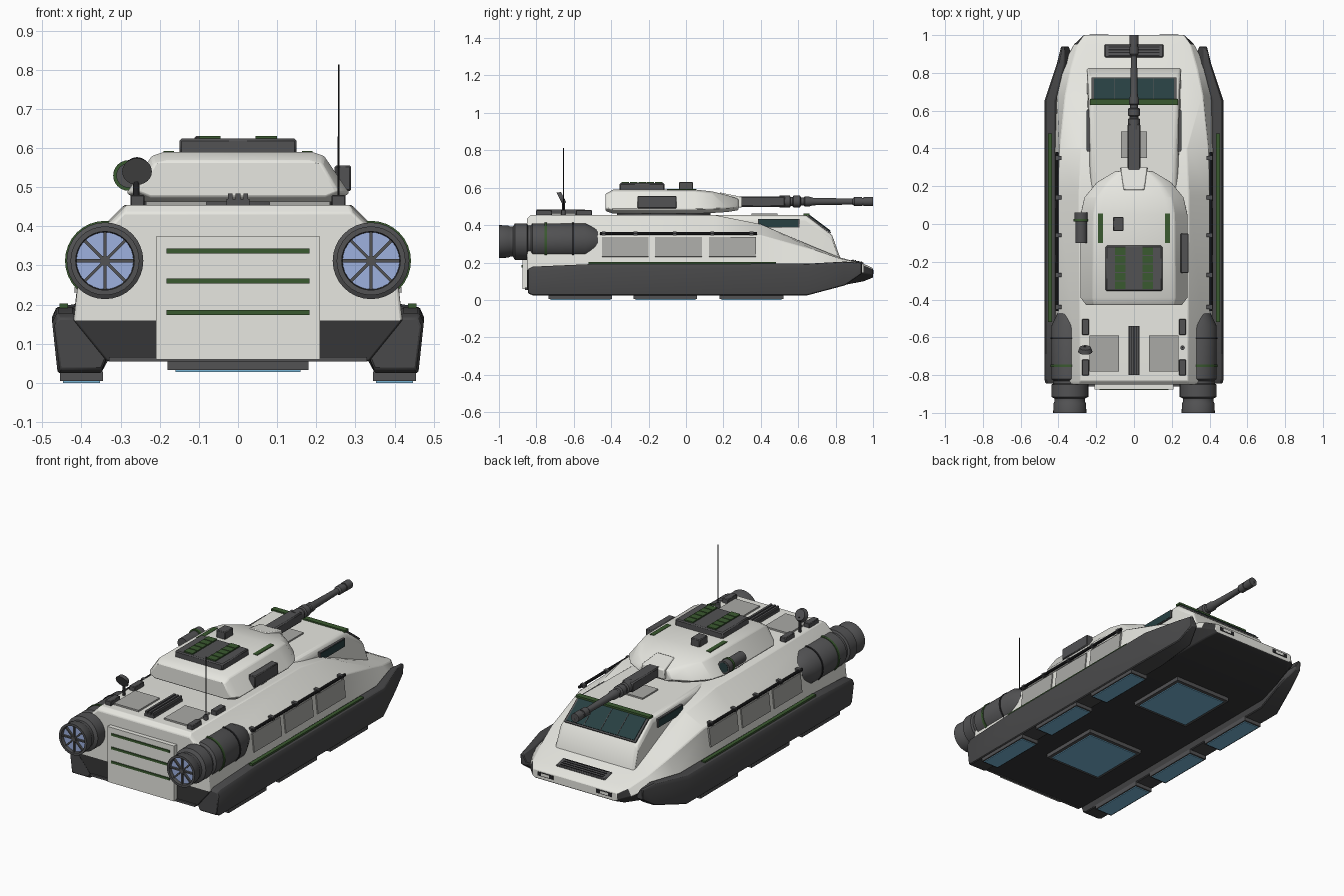
import bpy, bmesh, math
from mathutils import Matrix, Vector

cube = bpy.data.objects.get("Cube")
if cube:
    bpy.data.objects.remove(cube, do_unlink=True)


def material(name, r, g, b):
    mat = bpy.data.materials.new(name)
    mat.use_nodes = True
    mat.diffuse_color = (r, g, b, 1)
    node = mat.node_tree.nodes["Principled BSDF"]
    node.inputs["Base Color"].default_value = (r, g, b, 1)
    node.inputs["Roughness"].default_value = 0.6
    return mat


white = material("hull white", .82, .82, .77)
panel = material("panel grey", .40, .40, .38)
dark = material("dark grey", .085, .085, .088)
skirt_grey = material("skirt grey", .065, .065, .067)
belly_grey = material("belly grey", .037, .037, .038)
black = material("fitting black", .018, .018, .02)
green = material("stripe green", .042, .10, .029)
glass = material("window glass", .02, .05, .053)
pad_blue = material("hover pad blue", .19, .47, .68)
fan_blue = material("engine blue", .34, .44, .74)


def finish(name, bm, mats, rule=None, bevel=0, segments=2):
    """Turn a bmesh into an object, with an optional face colour rule."""
    bmesh.ops.recalc_face_normals(bm, faces=bm.faces)
    for face in bm.faces:
        face.material_index = rule(face.calc_center_median(), face.normal) if rule else 0
    mesh = bpy.data.meshes.new(name)
    bm.to_mesh(mesh)
    bm.free()
    for mat in mats:
        mesh.materials.append(mat)
    mesh.shade_smooth()
    mesh.set_sharp_from_angle(angle=math.radians(35))
    obj = bpy.data.objects.new(name, mesh)
    bpy.context.collection.objects.link(obj)
    if bevel:
        mod = obj.modifiers.new("soft edges", "BEVEL")
        mod.width, mod.segments, mod.limit_method = bevel, segments, "ANGLE"
        mod.angle_limit = math.radians(35)
    return obj


def box(name, centre, size, mat, rot=(0, 0, 0), bevel=0):
    bm = bmesh.new()
    turn = Matrix.Identity(4)
    for angle, axis in zip(rot, "XYZ"):
        turn = Matrix.Rotation(angle, 4, axis) @ turn
    place = Matrix.Translation(Vector(centre)) @ turn @ Matrix.Diagonal((*size, 1))
    bmesh.ops.create_cube(bm, size=1, matrix=place)
    return finish(name, bm, [mat], None, bevel, 1)


def rod(name, start, end, radius, mat, tip=None, sides=24):
    bm = bmesh.new()
    start, end = Vector(start), Vector(end)
    way = end - start
    place = Matrix.Translation((start + end) / 2) @ way.to_track_quat("Z", "Y").to_matrix().to_4x4()
    bmesh.ops.create_cone(bm, cap_ends=True, segments=sides, radius1=radius,
                          radius2=radius if tip is None else tip, depth=way.length, matrix=place)
    return finish(name, bm, [mat])


def skin(rings, mirrored):
    """Join equal rings of points into a closed tube."""
    bm = bmesh.new()
    loops = [[bm.verts.new(p) for p in ring] for ring in rings]
    n = len(loops[0])
    for a, b in zip(loops, loops[1:]):
        for i in range(n):
            j = (i + 1) % n
            bm.faces.new((a[i], a[j], b[j], b[i]))
    for loop in (loops[0], loops[-1]):
        if mirrored:
            for i in range(n // 2 - 1):
                bm.faces.new((loop[i], loop[i + 1], loop[n - 2 - i], loop[n - 1 - i]))
        else:
            bm.faces.new(loop)
    return bm


def body(stations):
    """Symmetric loft; each station is y followed by x, z pairs of the right half."""
    rings = []
    for y, *flat in stations:
        half = [(x, y, z) for x, z in zip(flat[::2], flat[1::2])]
        rings.append(half + [(-x, y, z) for x, y, z in reversed(half)])
    return skin(rings, True)


def lathe(name, x, z, profile, mat, sides=32):
    """Revolve y, radius pairs about an axis along y."""
    turns = [math.tau * i / sides for i in range(sides)]
    rings = [[(x + r * math.cos(t), y, z + r * math.sin(t)) for t in turns] for y, r in profile]
    return finish(name, skin(rings, False), [mat])


def hull_colour(c, n):
    """Dark underside and nose corners, white above."""
    nose_corner = c.y > .85 and abs(n.x) > .3 and c.z < .18
    return int(nose_corner or c.z < .125)


# Hull: bottom, chine, shoulder and deck edge at each station
hull = body([
    (-.85, .335, .055, .42, .16, .40, .33, .29, .435),
    (-.83, .335, .055, .42, .16, .40, .34, .285, .455),
    (.15, .335, .055, .42, .16, .40, .345, .29, .455),
    (.40, .335, .055, .42, .17, .395, .345, .28, .405),
    (.68, .335, .055, .41, .18, .365, .27, .27, .285),
    (.82, .31, .075, .388, .175, .335, .222, .26, .228),
    (.95, .28, .10, .32, .145, .30, .185, .25, .193),
    (1, .25, .12, .268, .13, .265, .165, .25, .17)])
finish("hull", hull, [white, belly_grey], hull_colour, .01)

# Cabin with windscreen, visor and side windows
cabin = body([
    (.10, .24, .34, .23, .435, .21, .455),
    (.64, .25, .20, .24, .435, .225, .455),
    (.78, .255, .15, .245, .335, .23, .35),
    (.83, .255, .15, .25, .20, .24, .21)])
finish("cabin", cabin, [white], None, .01)
slope = math.atan2(-.105, .14)
box("windscreen_frame", (0, .712, .405), (.45, .155, .008), dark, (slope, 0, 0))
box("windscreen", (0, .714, .408), (.425, .138, .008), glass, (slope, 0, 0))
for x in (-.105, 0, .105):
    box("windscreen_bar", (x, .715, .410), (.004, .138, .007), dark, (slope, 0, 0))
box("visor", (0, .645, .457), (.465, .032, .012), green)
box("roof_plate", (0, .42, .457), (.14, .14, .012), panel)
box("hood_grille", (0, .915, .198), (.31, .07, .02), dark, (-.24, 0, 0), .004)
for i in range(4):
    box("hood_slat", (0, .892 + i * .015, .213 - i * .0036), (.27, .006, .006), black, (-.24, 0, 0))

# Rear ramp
box("rear_ramp", (0, -.86, .217), (.42, .03, .315), white)
for z in (.18, .26, .337):
    box("ramp_stripe", (0, -.876, z), (.366, .008, .013), green)
box("ramp_sill", (0, -.852, .06), (.66, .015, .012), dark)

# Turret
turret = body([
    (-.43, .22, .475, .255, .49, .215, .56, .18, .567),
    (-.39, .25, .462, .285, .485, .22, .58, .19, .59),
    (.05, .25, .462, .285, .485, .215, .58, .18, .59),
    (.14, .22, .465, .265, .487, .20, .57, .16, .58),
    (.22, .15, .47, .20, .49, .15, .55, .12, .56),
    (.28, .07, .48, .10, .495, .08, .535, .06, .54)])
finish("turret", turret, [white], None, .012)
rod("turret_ring", (0, -.12, .445), (0, -.12, .47), .25, dark, sides=40)
mantlet = body([(.18, .055, .49, .055, .575), (.30, .075, .495, .07, .55)])
finish("gun_mantlet", mantlet, [white], None, .006)
box("gun_housing", (0, .405, .526), (.068, .25, .056), dark, bevel=.006)
lathe("gun_barrel", 0, .526, [
    (.50, .032), (.555, .032), (.56, .024), (.57, .024), (.575, .032), (.61, .032), (.615, .021),
    (.63, .021), (.635, .026), (.66, .026), (.68, .02), (.89, .016), (.90, .024), (.94, .024),
    (.94, .02), (.95, .02), (.95, .025), (1, .025)], dark, 20)
rod("gun_bore", (0, .99, .526), (0, 1, .526), .014, black)
box("roof_hatch", (0, -.235, .604), (.30, .24, .04), dark, bevel=.006)
for s in (-1, 1):
    for i in range(5):
        box("hatch_light", (s * .072, -.325 + i * .045, .627), (.055, .04, .008), green)
    box("turret_stripe", (s * .177, -.023, .586), (.026, .155, .012), green)
box("sight", (-.083, 0, .608), (.056, .075, .046), dark, bevel=.004)
box("turret_side_box", (.268, -.155, .523), (.042, .21, .066), dark, bevel=.004)
rod("searchlight", (-.28, -.10, .53), (-.28, .02, .53), .031, dark)
rod("searchlight_band", (-.28, .012, .53), (-.28, .026, .53), .039, green)
rod("searchlight_head", (-.28, .026, .53), (-.28, .06, .53), .036, dark)
rod("searchlight_lens", (-.28, .05, .53), (-.28, .062, .53), .027, glass)

# Rear deck fittings
box("deck_vent", (0, -.67, .46), (.06, .26, .02), dark)
for x in (-.02, 0, .02):
    box("vent_ridge", (x, -.67, .473), (.012, .26, .022), dark)
rod("dish_post", (-.26, -.655, .45), (-.26, -.655, .54), .008, black)
rod("dish", (-.258, -.675, .54), (-.258, -.655, .55), .038, dark, .03)
rod("antenna_base", (.257, -.655, .45), (.257, -.655, .48), .012, dark)
rod("antenna_lower", (.257, -.655, .46), (.257, -.655, .63), .003, black, sides=8)
rod("antenna_tip", (.257, -.655, .62), (.257, -.655, .813), .0018, black, sides=8)

# Paired parts: skirts, pads, engines, side panels, rails, lights
outline = [(.1, 0), (.9, 0), (1, .85), (.92, 1), (.6, 1), (.45, .8), (0, .25)]
skirt_path = [(-.845, .335, .468, .035, .165), (-.82, .335, .475, .025, .178),
              (-.5, .335, .475, .025, .192), (.65, .335, .475, .025, .194),
              (.85, .31, .408, .078, .205), (.94, .345, .386, .14, .198)]
for s in (-1, 1):
    side = "right" if s > 0 else "left"
    rings = [[(s * (a + u * (b - a)), y, low + v * (high - low)) for u, v in outline]
             for y, a, b, low, high in skirt_path]
    finish("skirt_" + side, skin(rings, False), [skirt_grey], None, .004, 1)
    box("skirt_stripe", (s * .445, -.02, .196), (.022, 1, .014), green)
    for y in (-.565, -.11, .35):
        box("hover_pad_rim", (s * .40, y, .017), (.11, .34, .025), dark)
        box("hover_pad", (s * .40, y, .003), (.095, .32, .006), pad_blue)

    # Side wall panels and grab rail
    for y in (-.325, -.04, .248):
        box("side_panel", (s * .407, y, .283), (.012, .25, .105), panel, (0, -s * .108, 0))
    rod("side_rail", (s * .408, -.46, .355), (s * .408, .38, .355), .008, black, sides=10)
    for y in (-.44, -.27, -.06, .14, .35):
        box("rail_bracket", (s * .40, y, .355), (.03, .02, .02), dark)
    box("side_window_frame", (s * .239, .495, .41), (.02, .222, .048), dark)
    box("side_window", (s * .244, .495, .41), (.014, .21, .04), glass)

    # Engine pod
    x, z = s * .34, .312
    lathe("engine_" + side, x, z, [
        (-.97, .073), (-1, .075), (-1, .088), (-.95, .086), (-.94, .08), (-.925, .08),
        (-.915, .098), (-.85, .098), (-.845, .086), (-.83, .086), (-.82, .098), (-.54, .098),
        (-.47, .064), (-.46, .03)], dark)
    rod("engine_band", (x, -.757, z), (x, -.743, z), .102, green, sides=32)
    rod("engine_collar", (x, -.61, z), (x, -.60, z), .1015, black, sides=32)
    rod("engine_fan", (x, -.98, z), (x, -.972, z), .073, fan_blue, sides=32)
    for i in range(4):
        box("fan_spoke", (x, -.986, z), (.146, .012, .008), dark, (0, i * math.pi / 4, 0))
    rod("fan_hub", (x, -.995, z), (x, -.97, z), .013, dark)

    # Deck plates, deck boxes and headlights
    box("deck_plate", (s * .158, -.685, .457), (.155, .19, .014), panel)
    for y in (-.76, -.545):
        box("deck_box", (s * .257, y, .465), (.036, .085, .03), dark, bevel=.003)
    box("headlight_slot", (s * .185, .998, .149), (.10, .008, .022), black)
    box("headlight", (s * .185, 1, .149), (.05, .006, .014), white)

# Belly pads
for y in (-.335, .40):
    box("belly_pad_rim", (0, y, .046), (.36, .36, .026), dark)
    box("belly_pad", (0, y, .031), (.32, .32, .006), pad_blue)
